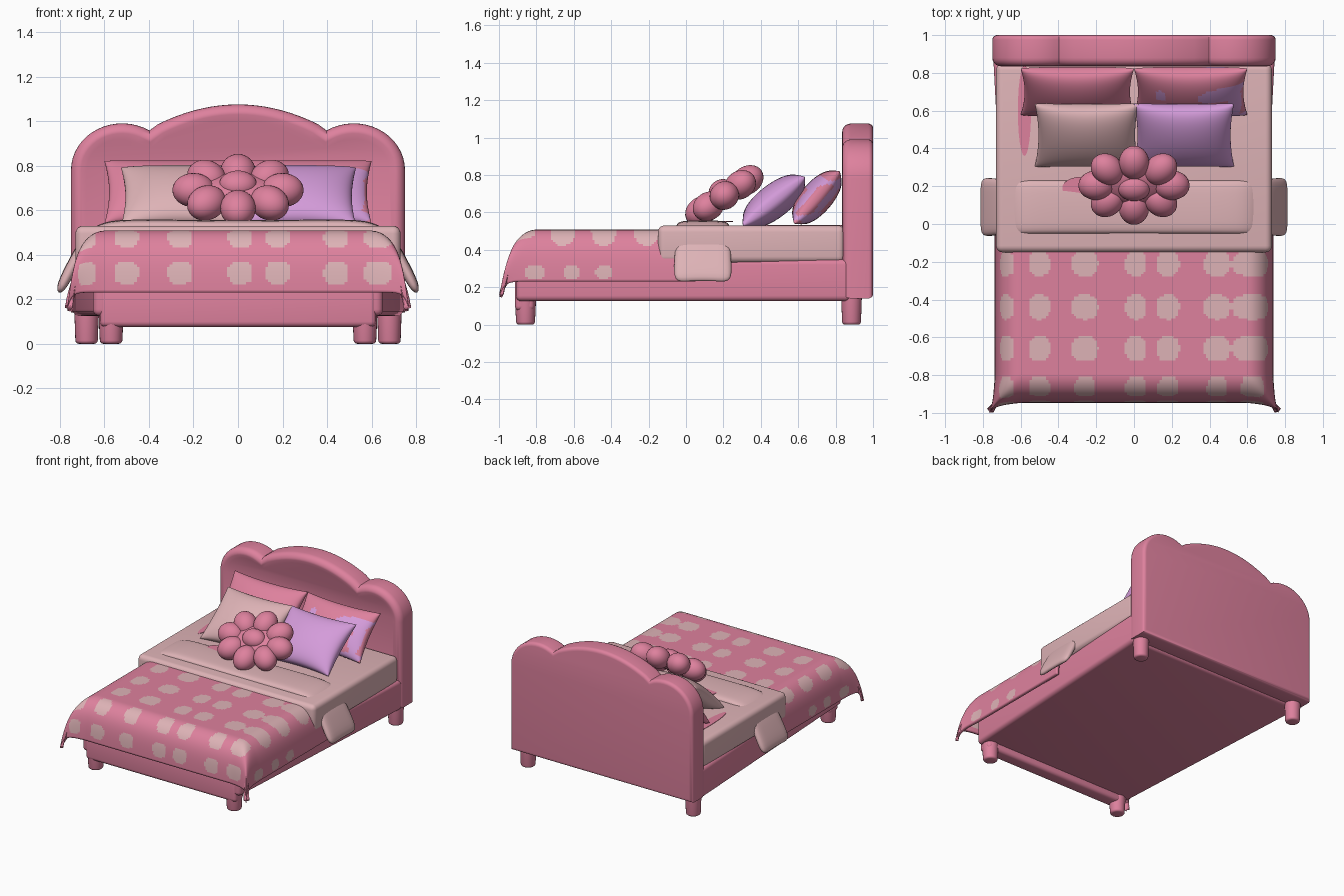
import bpy, bmesh
from math import sin, cos, pi, exp, radians
from mathutils import Matrix, Vector

default = bpy.data.objects.get("Cube")
if default:
    bpy.data.objects.remove(default, do_unlink=True)


def material(name, rgb):
    m = bpy.data.materials.new(name)
    m.use_nodes = True
    m.diffuse_color = (*rgb, 1)
    m.node_tree.nodes["Principled BSDF"].inputs["Base Color"].default_value = (*rgb, 1)
    return m


PINK = material("rose pink", (0.73, 0.22, 0.34))
BEIGE = material("pale blush", (0.73, 0.45, 0.47))
LILAC = material("lilac", (0.66, 0.33, 0.70))


def finish(name, bm, *mats, angle=40):
    """Turn a bmesh into a smooth shaded object."""
    bmesh.ops.recalc_face_normals(bm, faces=bm.faces)
    mesh = bpy.data.meshes.new(name)
    bm.to_mesh(mesh)
    bm.free()
    for m in mats:
        mesh.materials.append(m)
    ob = bpy.data.objects.new(name, mesh)
    bpy.context.collection.objects.link(ob)
    bpy.ops.object.select_all(action='DESELECT')
    ob.select_set(True)
    bpy.context.view_layer.objects.active = ob
    bpy.ops.object.shade_smooth_by_angle(angle=radians(angle))
    return ob


def box(name, lo, hi, mat, round_by, front_width=None):
    """Rounded box, optionally narrower at the front."""
    bm = bmesh.new()
    bmesh.ops.create_cube(bm, size=1)
    for v in bm.verts:
        front = v.co.y < 0
        v.co = Vector(h if c > 0 else l for c, l, h in zip(v.co, lo, hi))
        if front and front_width:
            v.co.x = front_width if v.co.x > 0 else -front_width
    bmesh.ops.bevel(bm, geom=bm.edges[:], offset=round_by, segments=5, profile=0.5, affect='EDGES')
    return finish(name, bm, mat)


def grid(nu, nv, place):
    """Sheet of quads; place(u, v) gives a point for u, v in -1..1."""
    bm = bmesh.new()
    rows = [[bm.verts.new(place(2 * i / nu - 1, 2 * j / nv - 1)) for i in range(nu + 1)]
            for j in range(nv + 1)]
    for j in range(nv):
        for i in range(nu):
            bm.faces.new((rows[j][i], rows[j][i + 1], rows[j + 1][i + 1], rows[j + 1][i]))
    return bm


# Headboard: two side lobes and a wide centre arch
half = [(-0.75, 0.14)]
for k in range(17):
    t = pi - k / 16 * radians(122)
    half.append((-0.52 + 0.23 * cos(t), 0.78 + 0.21 * sin(t)))
half += [(x, 1.075 - 0.11 * (x / 0.4) ** 2) for x in [-0.36 + 0.04 * k for k in range(9)]]
outline = half + [(0, 1.075)] + [(-x, z) for x, z in reversed(half)]
bm = bmesh.new()
back = bm.faces.new([bm.verts.new((x, 1.0, z)) for x, z in outline])
ext = bmesh.ops.extrude_face_region(bm, geom=[back])["geom"]
bmesh.ops.translate(bm, vec=(0, -0.165, 0), verts=[g for g in ext if isinstance(g, bmesh.types.BMVert)])
bmesh.ops.recalc_face_normals(bm, faces=bm.faces)
for y, size in ((1.0, 0.025), (0.835, 0.045)):
    rim = [e for e in bm.edges if all(abs(v.co.y - y) < 1e-4 for v in e.verts)]
    bmesh.ops.bevel(bm, geom=rim, offset=size, segments=5, profile=0.5, affect='EDGES', clamp_overlap=False)
panel = max((f for f in bm.faces if f.calc_center_median().y < 0.85), key=lambda f: f.calc_area())
bmesh.ops.inset_region(bm, faces=[panel], thickness=0.025, depth=-0.012)
finish("headboard", bm, PINK)

# Frame, front rail and mattress
box("bed_frame", (-0.745, -0.91, 0.125), (0.745, 0.88, 0.35), PINK, 0.03, front_width=0.65)
box("front_rail", (-0.62, -0.915, 0.075), (0.62, -0.81, 0.25), PINK, 0.025)
box("mattress", (-0.73, -0.15, 0.33), (0.73, 0.85, 0.53), BEIGE, 0.035)

# Feet
for end, x, y, top in (("front", 0.57, -0.858, 0.15), ("rear", 0.68, 0.885, 0.2)):
    for side, s in (("left", 1), ("right", -1)):
        bm = bmesh.new()
        bmesh.ops.create_cone(bm, cap_ends=True, segments=24, radius1=0.05, radius2=0.057, depth=top,
                              matrix=Matrix.Translation((s * x, y, top / 2)))
        low = [e for e in bm.edges if all(v.co.z < 0.001 for v in e.verts)]
        bmesh.ops.bevel(bm, geom=low, offset=0.015, segments=3, profile=0.5, affect='EDGES')
        finish(f"{end}_{side}_foot", bm, PINK)

# Blanket: a flat sheet draped over the sides and foot, spotted in sheet space
REACH = 0.32


def sheet(u, v):
    return u * (0.6 + REACH), -0.535 + v * 0.585


def drape(u, v):
    a, b = sheet(u, v)
    dx, dy = max(0, abs(a) - 0.6), max(0, -b - 0.8)
    d = (dx ** 3 + dy ** 3) ** (1 / 3)
    flare = min(dx, dy) / REACH
    x = min(abs(a), 0.6) + 0.14 * (1 - exp(-dx / 0.08)) * (1 + 0.22 * flare)
    y = max(b, -0.8) - 0.15 * (1 - exp(-dy / 0.08)) * (1 + 0.35 * flare)
    return (x if a > 0 else -x), y, 0.508 - d * d / (d + 0.05)


ROWS = (-0.21, -0.44, -0.66, -0.855, -1.03)
COLUMNS = ((-0.67, 0.05), (-0.5, 0.055), (-0.26, 0.07), (0.01, 0.055), (0.18, 0.06), (0.44, 0.07), (0.62, 0.1))
spots = [(x, y, rx if y > -0.8 else min(rx, 0.055), 0.066 if y > -0.8 else 0.055)
         for x, rx in COLUMNS for y in ROWS]
spots += [(s * 0.87, y, 0.035, 0.045) for s in (-1, 1) for y in (-0.44, -0.61, -0.8)]
NU, NV = 150, 100
bm = grid(NU, NV, drape)
for k, f in enumerate(bm.faces):
    a, b = sheet((2 * (k % NU) + 1) / NU - 1, (2 * (k // NU) + 1) / NV - 1)
    f.material_index = int(any(abs((a - x) / rx) ** 2.6 + abs((b - y) / ry) ** 2.6 < 1 for x, y, rx, ry in spots))
blanket = finish("blanket", bm, PINK, BEIGE, angle=80)
solid = blanket.modifiers.new("thickness", 'SOLIDIFY')
solid.thickness, solid.offset = 0.022, -1

# Folded sheet laid across the bed
fold = [(0, 0.555), (0.3, 0.558), (0.52, 0.56), (0.63, 0.545), (0.71, 0.47), (0.765, 0.37), (0.83, 0.24)]
fold = [(-x, z) for x, z in reversed(fold[1:])] + fold
bm = grid(len(fold) - 1, 4, lambda u, v: (
    fold[round((u + 1) / 2 * (len(fold) - 1))][0],
    0.09 + v * (0.145 + 0.018 * abs(u) ** 3),
    fold[round((u + 1) / 2 * (len(fold) - 1))][1] - 0.008 * v * v))
band = finish("folded_sheet", bm, BEIGE, angle=80)
solid = band.modifiers.new("thickness", 'SOLIDIFY')
solid.thickness, solid.offset = 0.05, -1
if band.data.polygons[0].normal.z < 0 and band.data.polygons[0].normal.x > 0:
    band.data.flip_normals()
sub = band.modifiers.new("softness", 'SUBSURF')
sub.levels = sub.render_levels = 2


# Pillows: two puffed sheets with pinched sides, leaning on the headboard
def pillow(name, centre, width, height, thick, lean, mats, patches=()):
    turn = Matrix.Translation(centre) @ Matrix.Rotation(radians(lean), 4, 'X')
    bm = bmesh.new()
    for sign in (1, -1):
        def puff(u, v):
            u, v = sin(u * pi / 2), sin(v * pi / 2)
            bulge = (max(0, 1 - u * u) * max(0, 1 - v * v)) ** 0.5
            return turn @ Vector((width / 2 * u * (1 - 0.07 * (1 - v * v)),
                                  height / 2 * v * (1 - 0.09 * (1 - u * u)),
                                  sign * thick / 2 * bulge ** 0.8))
        half = grid(44, 36, puff)
        mesh = bpy.data.meshes.new("half")
        half.to_mesh(mesh)
        half.free()
        bm.from_mesh(mesh)
        bpy.data.meshes.remove(mesh)
    bmesh.ops.remove_doubles(bm, verts=bm.verts, dist=0.0005)
    for f in bm.faces:
        c = f.calc_center_median()
        f.material_index = int(any(((c.x - x) / rx) ** 2 + ((c.z - z) / rz) ** 2 < 1 for x, z, rx, rz in patches))
    finish(name, bm, *mats, angle=80)


pillow("back_right_pillow", (-0.3, 0.7, 0.68), 0.6, 0.37, 0.17, 49, [PINK])
pillow("back_left_pillow", (0.3, 0.7, 0.68), 0.6, 0.37, 0.17, 49, [PINK, LILAC],
       [(0.46, 0.76, 0.13, 0.035), (0.14, 0.76, 0.03, 0.025), (0.53, 0.68, 0.04, 0.1), (0.5, 0.57, 0.1, 0.03)])
pillow("front_right_pillow", (-0.25, 0.47, 0.66), 0.55, 0.42, 0.18, 38, [BEIGE])
pillow("front_left_pillow", (0.265, 0.47, 0.66), 0.53, 0.42, 0.18, 38, [LILAC])

# Flower cushion: ring of petals round a button
tilt = Matrix.Translation((0, 0.205, 0.69)) @ Matrix.Rotation(radians(34), 4, 'X')
bm = bmesh.new()
for k in range(8):
    t = k * pi / 4
    place = (tilt @ Matrix.Translation((0.2 * cos(t), 0.145 * sin(t), 0))
             @ Matrix.Rotation(t, 4, 'Z') @ Matrix.Diagonal((0.095, 0.08, 0.075, 1)))
    bmesh.ops.create_uvsphere(bm, u_segments=24, v_segments=16, radius=1, matrix=place)
for size, lift in ((Vector((0.17, 0.12, 0.05)), 0), (Vector((0.085, 0.07, 0.06)), 0.03)):
    place = tilt @ Matrix.Translation((0, 0, lift)) @ Matrix.Diagonal((*size, 1))
    bmesh.ops.create_uvsphere(bm, u_segments=24, v_segments=16, radius=1, matrix=place)
finish("flower_cushion", bm, PINK, angle=60)

# Small blush-to-rose patches beside the pillows and on the fold
for name, x, y, z, rx, ry in (("mattress_patch", -0.58, 0.6, 0.53, 0.035, 0.24), ("fold_patch", -0.28, 0.19, 0.552, 0.1, 0.06)):
    bm = bmesh.new()
    bmesh.ops.create_cone(bm, cap_ends=True, segments=24, radius1=1, radius2=1, depth=1,
                          matrix=Matrix.Translation((x, y, z)) @ Matrix.Diagonal((rx, ry, 0.006, 1)))
    finish(name, bm, PINK)
